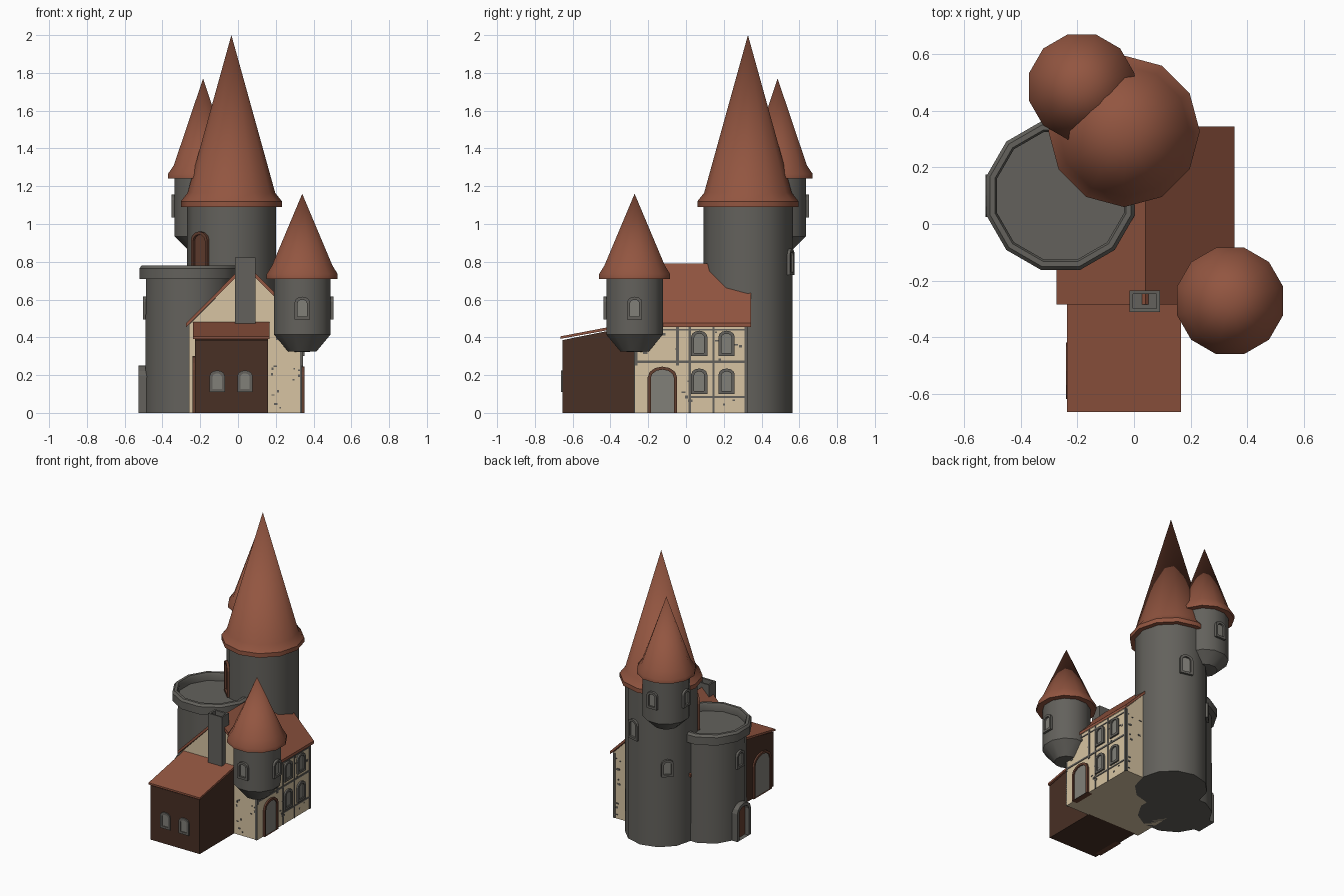
import bpy, bmesh, math, random
from mathutils import Matrix, Vector

if "Cube" in bpy.data.objects:
    bpy.data.objects.remove(bpy.data.objects["Cube"])

random.seed(4)


def material(name, r, g, b):
    m = bpy.data.materials.new(name)
    m.diffuse_color = (r, g, b, 1)
    m.use_nodes = True
    m.node_tree.nodes["Principled BSDF"].inputs["Base Color"].default_value = m.diffuse_color
    return m


STONE = material("grey stone", 0.125, 0.12, 0.107)
ROOF = material("red roof tile", 0.29, 0.092, 0.052)
PLASTER = material("cream plaster", 0.68, 0.55, 0.36)
WOOD = material("dark wood", 0.065, 0.029, 0.018)
TRIM = material("door wood", 0.13, 0.05, 0.03)
PANE = material("window grey", 0.22, 0.215, 0.19)


def finish(name, bm, mats, smooth=True):
    bmesh.ops.recalc_face_normals(bm, faces=bm.faces)
    me = bpy.data.meshes.new(name)
    bm.to_mesh(me)
    bm.free()
    for m in mats:
        me.materials.append(m)
    ob = bpy.data.objects.new(name, me)
    bpy.context.collection.objects.link(ob)
    if smooth:
        bpy.context.view_layer.objects.active = ob
        ob.select_set(True)
        bpy.ops.object.shade_smooth_by_angle(angle=math.radians(35))
        ob.select_set(False)
    return ob


def lathe(name, centre, profile, mat, flat=True, n=12):
    """Turned part. flat=True puts side faces (not corners) on the axes."""
    bm = bmesh.new()
    turn, grow = (math.pi / n, 1 / math.cos(math.pi / n)) if flat else (0, 1)
    rings = []
    for r, z in profile:
        if r == 0:
            rings.append([bm.verts.new((*centre, z))] * n)
        else:
            rings.append([bm.verts.new((centre[0] + r * grow * math.cos(turn + math.tau * i / n),
                                        centre[1] + r * grow * math.sin(turn + math.tau * i / n), z))
                          for i in range(n)])
    for a, b in zip(rings, rings[1:]):
        for i in range(n):
            j = (i + 1) % n
            bm.faces.new(list(dict.fromkeys((a[i], a[j], b[j], b[i]))))
    for ring in (rings[0], rings[-1]):
        if len(set(ring)) == n:
            bm.faces.new(ring)
    return finish(name, bm, [mat])


def prism(name, profile, axis, a, b, mat):
    """Extrude a profile along x (points are y,z) or along y (points are x,z)."""
    bm = bmesh.new()
    put = (lambda p, t: (t, p[0], p[1])) if axis == "x" else (lambda p, t: (p[0], t, p[1]))
    r1 = [bm.verts.new(put(p, a)) for p in profile]
    r2 = [bm.verts.new(put(p, b)) for p in profile]
    bm.faces.new(r1)
    bm.faces.new(r2)
    for i in range(len(r1)):
        j = (i + 1) % len(r1)
        bm.faces.new((r1[i], r1[j], r2[j], r2[i]))
    return finish(name, bm, [mat], False)


def rect(u0, u1, z0, z1):
    return [(u0, z0), (u1, z0), (u1, z1), (u0, z1)]


def opening(name, loc, facing, w, h, frame=STONE, pane=PANE, out=0.016, rim=0.016):
    """Arched frame with a set-back pane; loc is the bottom centre on the wall."""
    bm = bmesh.new()

    def arch(w, h, z0, y):
        rise = w * 0.36
        pts = [(-w / 2, z0), (w / 2, z0)]
        pts += [(w / 2 * math.cos(t), h - rise + rise * math.sin(t))
                for t in (math.pi * i / 6 for i in range(7))]
        return [bm.verts.new((x, y, z)) for x, z in pts]

    sill = 0 if loc[2] < 0.01 else rim
    loops = [arch(w, h, 0, 0.03), arch(w, h, 0, -out),
             arch(w - 2 * rim, h - rim, sill, -out), arch(w - 2 * rim, h - rim, sill, -0.003)]
    for a, b in zip(loops, loops[1:]):
        for i in range(len(a)):
            j = (i + 1) % len(a)
            bm.faces.new((a[i], a[j], b[j], b[i]))
    bm.faces.new(loops[-1]).material_index = 1
    bm.faces.new(loops[0])
    bm.transform(Matrix.Translation(Vector(loc)) @ Matrix.Rotation(math.radians(facing + 90), 4, "Z"))
    return finish(name, bm, [frame, pane], False)


def on_tower(name, centre, r, facing, z, w, h, **kw):
    a = math.radians(facing)
    opening(name, (centre[0] + r * math.cos(a), centre[1] + r * math.sin(a), z), facing, w, h, **kw)


# Tall main tower
T = (-0.035, 0.328)
lathe("main_tower", T, [(0.235, 0), (0.235, 1.1)], STONE, False)
lathe("main_tower_roof", T, [(0.2, 1.09), (0.268, 1.09), (0.268, 1.12), (0.232, 1.165), (0, 2)], ROOF, False)
on_tower("terrace_door", T, 0.227, 225, 0.73, 0.12, 0.23, frame=TRIM, pane=TRIM)
on_tower("tower_back_window", T, 0.227, 75, 0.73, 0.09, 0.14)
on_tower("tower_left_window", T, 0.227, 135, 0.5, 0.08, 0.12)

# Wide tower with open terrace and parapet
W = (-0.26, 0.1)
lathe("wide_tower", W, [(0.232, 0), (0.227, 0.72)], STONE)
lathe("terrace_parapet", W, [(0.2, 0.71), (0.262, 0.71), (0.262, 0.765), (0.25, 0.78), (0.232, 0.78),
                             (0.225, 0.765), (0.225, 0.725), (0, 0.725)], STONE)
on_tower("wide_tower_door", W, 0.232, 180, 0, 0.15, 0.25, pane=TRIM, out=0.034, rim=0.022)
on_tower("wide_tower_window", W, 0.228, 180, 0.495, 0.08, 0.12)

# Hanging back turret
B = (-0.185, 0.485)
lathe("back_turret", B, [(0, 0.855), (0.08, 0.865), (0.15, 0.935), (0.15, 1.25)], STONE)
lathe("back_turret_roof", B, [(0.13, 1.24), (0.186, 1.24), (0.186, 1.265), (0.155, 1.31), (0, 1.77)], ROOF)
for facing in (90, 180):
    on_tower("back_turret_window", B, 0.15, facing, 1.035, 0.08, 0.12)

# Hanging corner turret
C = (0.34, -0.272)
lathe("corner_turret", C, [(0, 0.322), (0.075, 0.325), (0.15, 0.415), (0.15, 0.72)], STONE)
lathe("corner_turret_roof", C, [(0.13, 0.71), (0.188, 0.71), (0.188, 0.735), (0.16, 0.78), (0, 1.16)], ROOF)
for facing in (-90, 0):
    on_tower("corner_turret_window", C, 0.15, facing, 0.495, 0.08, 0.12)

# Plastered hall with gable roof
prism("hall", [(-0.26, 0), (0.34, 0), (0.34, 0.465), (0.04, 0.77), (-0.26, 0.465)], "y", -0.27, 0.325, PLASTER)
prism("hall_roof", [(-0.275, 0.475), (0.04, 0.792), (0.355, 0.475), (0.355, 0.455), (0.04, 0.768),
                    (-0.275, 0.455)], "y", -0.285, 0.345, ROOF)
for y in (0.07, 0.215):
    for z in (0.1, 0.3):
        opening("hall_window", (0.34, y, z), 0, 0.085, 0.135, out=0.012)
opening("hall_door", (0.34, -0.125, 0), 0, 0.155, 0.245, frame=TRIM, out=0.012)

# Bare-stone strips and flecks in the plaster
E = 0.004
for u0, u1, z0, z1 in ((-0.27, -0.258, 0.25, 0.46), (-0.052, -0.036, 0.25, 0.465), (0.014, 0.026, 0, 0.465),
                       (0.14, 0.15, 0, 0.465), (0.31, 0.325, 0, 0.465), (-0.27, 0.325, 0.265, 0.277),
                       (-0.27, 0.325, 0.435, 0.443), (0.02, 0.325, 0.08, 0.09)):
    prism("wall_strip", rect(u0, u1, z0, z1), "x", 0.335, 0.34 + E, STONE)
for i in range(26):
    u, z = random.uniform(-0.25, 0.3), random.uniform(0.02, 0.44)
    if not (-0.22 < u < -0.03 and z < 0.26):
        prism("wall_fleck", rect(u, u + random.uniform(0.01, 0.025), z, z + random.uniform(0.006, 0.014)),
              "x", 0.335, 0.34 + E - 0.001, STONE)
for y0, y1 in ((-0.274, -0.265), (0.32, 0.329)):
    prism("corner_strip", rect(0.327, 0.34, 0, 0.46), "y", y0, y1, STONE)
    for i in range(14):
        u, z = random.uniform(0.17, 0.32), random.uniform(0.02, 0.44)
        prism("gable_fleck", rect(u, u + random.uniform(0.008, 0.02), z, z + random.uniform(0.005, 0.014)),
              "y", y0, y1, STONE)

# Timber annex with lean-to roof
prism("annex", [(-0.655, 0), (-0.26, 0), (-0.26, 0.465), (-0.655, 0.385)], "x", -0.228, 0.158, WOOD)
prism("annex_roof", [(-0.665, 0.392), (-0.265, 0.465), (-0.265, 0.482), (-0.665, 0.405)], "x",
      -0.237, 0.166, ROOF)
for x in (-0.11, 0.037):
    opening("annex_window", (x, -0.655, 0.11), -90, 0.08, 0.115, out=0.008)
opening("annex_side_door", (-0.228, -0.52, 0), 180, 0.2, 0.3, frame=TRIM, out=0.012)

# Chimney with hollow top
bm = bmesh.new()
bmesh.ops.create_cube(bm, size=1, matrix=Matrix.Translation((0.038, -0.273, 0.63))
                      @ Matrix.Diagonal((0.108, 0.076, 0.384, 1)))
top = max(bm.faces, key=lambda f: f.calc_center_median().z)
bmesh.ops.inset_region(bm, faces=[top], thickness=0.017)
bmesh.ops.translate(bm, verts=top.verts, vec=(0, 0, -0.001))
well = bmesh.ops.extrude_face_region(bm, geom=[top])
bmesh.ops.translate(bm, verts=[v for v in well["geom"] if isinstance(v, bmesh.types.BMVert)], vec=(0, 0, -0.04))
if top.is_valid:
    bmesh.ops.delete(bm, geom=[top], context="FACES_ONLY")
finish("chimney", bm, [STONE], False)
